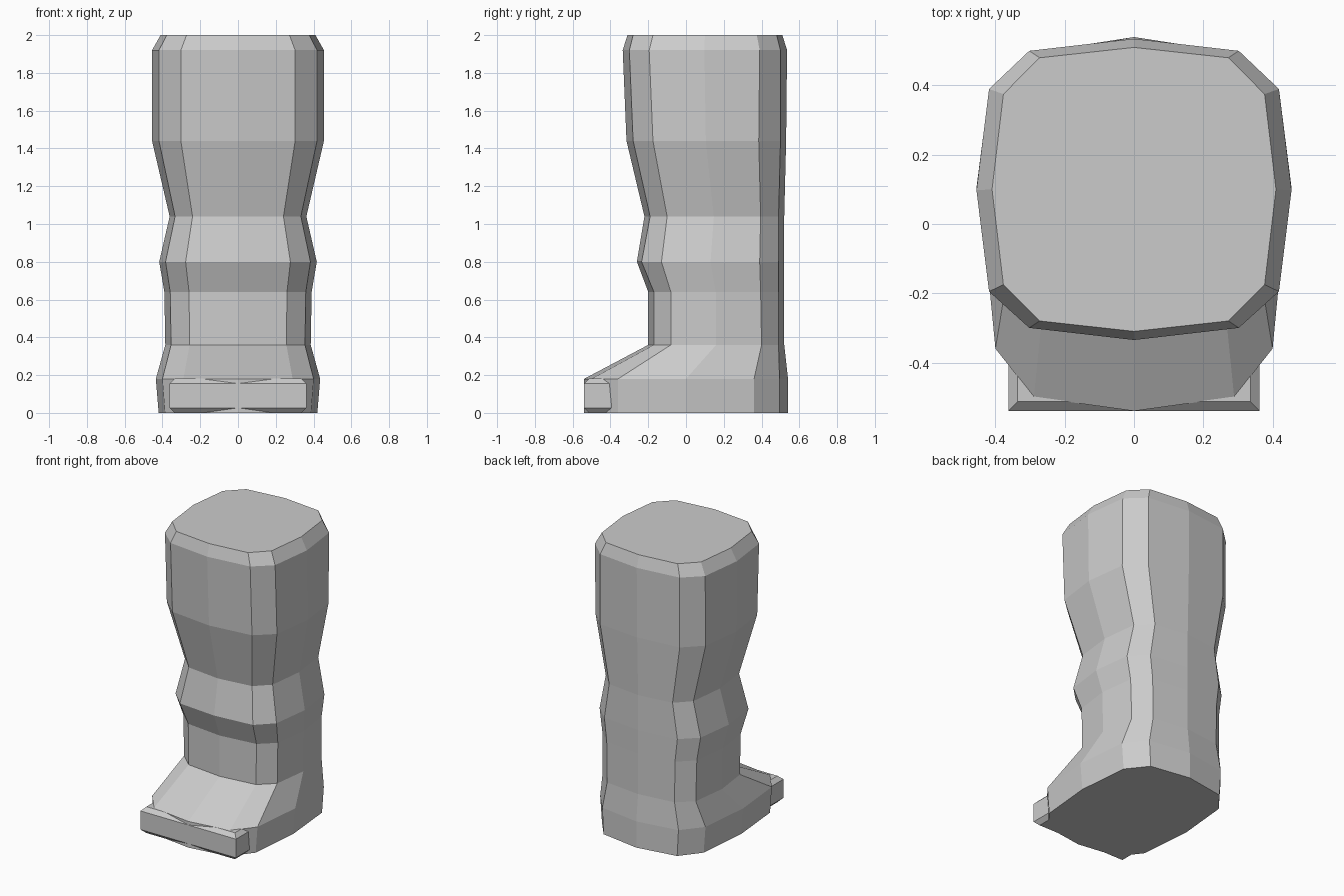
import bpy, bmesh

if "Cube" in bpy.data.objects:
    bpy.data.objects.remove(bpy.data.objects["Cube"])


def loft(name, rings):
    """Skin a stack of equal-sized point rings and cap both ends."""
    bm = bmesh.new()
    loops = [[bm.verts.new(p) for p in ring] for ring in rings]
    n = len(loops[0])
    for lo, hi in zip(loops, loops[1:]):
        for i in range(n):
            j = (i + 1) % n
            bm.faces.new((lo[i], lo[j], hi[j], hi[i]))
    bm.faces.new(loops[0][::-1])
    bm.faces.new(loops[-1])
    bmesh.ops.recalc_face_normals(bm, faces=bm.faces[:])
    mesh = bpy.data.meshes.new(name)
    bm.to_mesh(mesh)
    bm.free()
    obj = bpy.data.objects.new(name, mesh)
    bpy.context.collection.objects.link(obj)
    return obj


def leg_ring(z, w, front, front_corner, front_side, back_side, back_corner, back):
    """Twelve-sided symmetric section of the leg."""
    corner, side = 0.665 * w, 0.92 * w
    half = [(corner, front_corner), (side, front_side),
            (w, (front_side + back_side) / 2),
            (side, back_side), (corner, back_corner)]
    ring = [(0, front)] + half + [(0, back)] + [(-x, y) for x, y in reversed(half)]
    return [(x, y, z) for x, y in ring]


# Boot and leg: height, half width, then y positions from front to back
sections = [
    (0.00, 0.42, -0.54, -0.50, -0.36, 0.36, 0.495, 0.54),
    (0.18, 0.435, -0.54, -0.50, -0.36, 0.36, 0.495, 0.54),
    (0.36, 0.385, -0.20, -0.17, -0.08, 0.40, 0.49, 0.52),
    (0.64, 0.39, -0.20, -0.17, -0.08, 0.395, 0.49, 0.52),
    (0.80, 0.417, -0.26, -0.235, -0.13, 0.39, 0.49, 0.52),
    (1.04, 0.362, -0.22, -0.19, -0.10, 0.395, 0.49, 0.52),
    (1.44, 0.455, -0.315, -0.28, -0.175, 0.385, 0.50, 0.53),
    (1.92, 0.455, -0.335, -0.30, -0.195, 0.39, 0.50, 0.535),
    (2.00, 0.41, -0.31, -0.28, -0.175, 0.375, 0.48, 0.51),
]
loft("boot_leg", [leg_ring(*s) for s in sections])


# Toe bar: block with chamfered top and bottom
def bar_ring(z, inset):
    x, y0, y1 = 0.363 - inset, -0.54 + inset, -0.36 - inset
    return [(-x, y0, z), (x, y0, z), (x, y1, z), (-x, y1, z)]


loft("toe_bar", [bar_ring(0.0, 0.027), bar_ring(0.027, 0),
                 bar_ring(0.155, 0), bar_ring(0.181, 0.027)])
